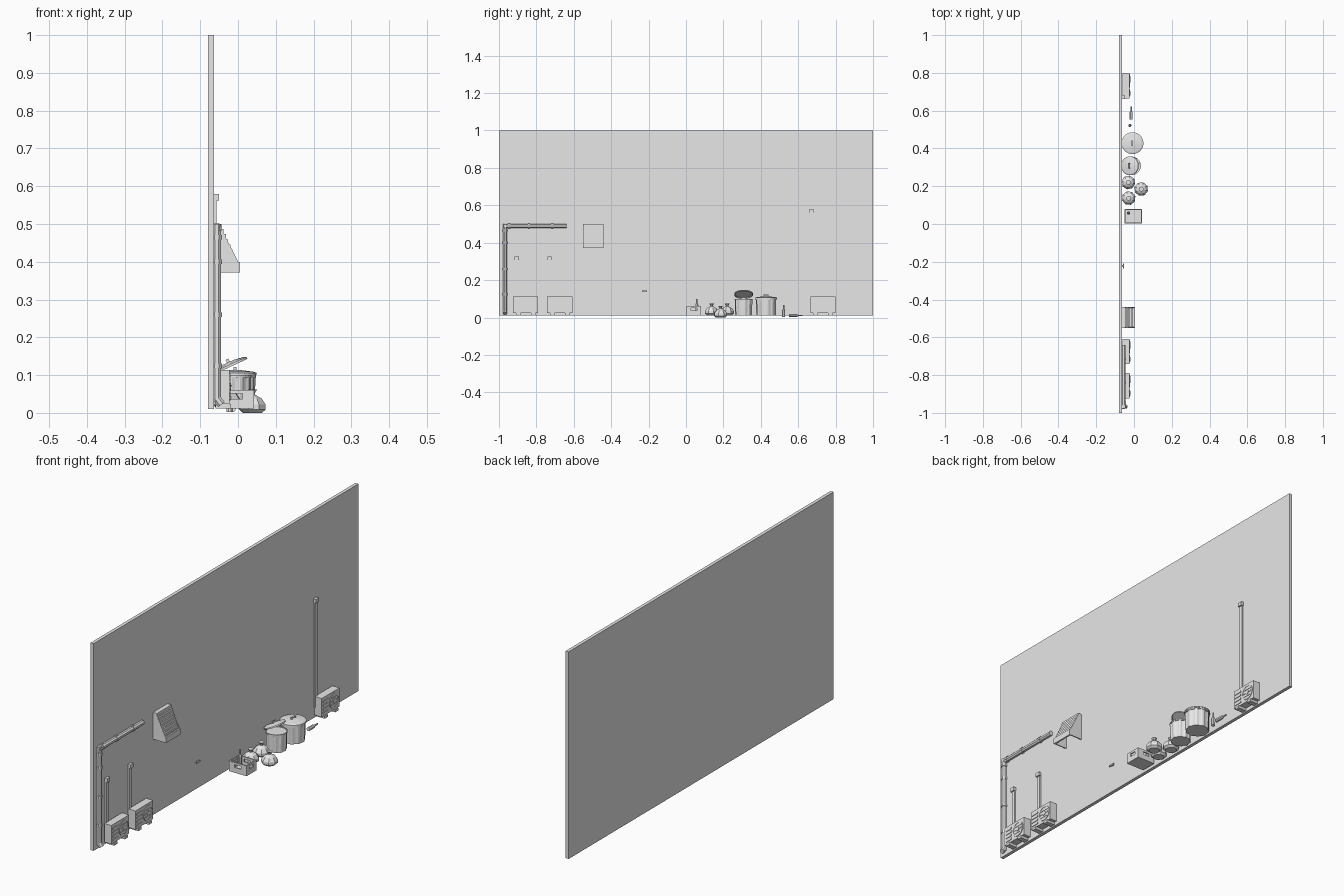
import bpy, bmesh, math
from mathutils import Vector, Matrix

if "Cube" in bpy.data.objects:
    bpy.data.objects.remove(bpy.data.objects["Cube"], do_unlink=True)

GREY = (0.8, 0.8, 0.8, 1)
mat = bpy.data.materials.new("plain grey")
mat.use_nodes = True
mat.diffuse_color = GREY
mat.node_tree.nodes["Principled BSDF"].inputs["Base Color"].default_value = GREY

WALL = -0.064  # outer face of the wall


def finish(name, bm):
    bmesh.ops.recalc_face_normals(bm, faces=bm.faces)
    mesh = bpy.data.meshes.new(name)
    bm.to_mesh(mesh)
    bm.free()
    mesh.materials.append(mat)
    ob = bpy.data.objects.new(name, mesh)
    bpy.context.collection.objects.link(ob)
    return ob


def add_box(bm, x, y, z):
    """Box from three (low, high) ranges."""
    centre = Vector([sum(r) / 2 for r in (x, y, z)])
    size = [r[1] - r[0] for r in (x, y, z)]
    m = Matrix.Translation(centre) @ Matrix.Diagonal((*size, 1))
    bmesh.ops.create_cube(bm, size=1, matrix=m)


def boxes(name, ranges):
    bm = bmesh.new()
    for r in ranges:
        add_box(bm, *r)
    return finish(name, bm)


def lathe(name, profile, sides, loc, rot=None, flute=0):
    """Turn (radius, height) points about z; flute pushes every other column in."""
    bm = bmesh.new()
    rings = []
    for r, h in profile:
        ring = []
        for i in range(sides):
            a = math.tau * (i + 0.5) / sides
            k = r - (flute if i % 4 > 1 else 0)
            ring.append(bm.verts.new((k * math.cos(a), k * math.sin(a), h)))
        rings.append(ring)
    for low, high in zip(rings, rings[1:]):
        for i in range(sides):
            j = (i + 1) % sides
            bm.faces.new((low[i], low[j], high[j], high[i]))
    bm.faces.new(rings[0])
    bm.faces.new(rings[-1])
    ob = finish(name, bm)
    ob.matrix_world = Matrix.Translation(loc) @ (rot or Matrix())
    return ob


def rod(name, a, b, radius, sides=8):
    a, b = Vector(a), Vector(b)
    turn = (b - a).to_track_quat("Z", "Y").to_matrix().to_4x4()
    return lathe(name, [(radius, 0), (radius, (b - a).length)], sides, a, turn)


# Wall panel
boxes("wall", [((-0.08, WALL), (-1, 1), (0.01, 1))])


# Outdoor cooling units with feet, louvres, fan grille and riser duct
def cooling_unit(y, duct_y, duct_top):
    face = -0.023
    boxes("cooler_body", [((-0.06, face), (y - 0.067, y + 0.067), (0.024, 0.113))])
    boxes("cooler_feet", [((-0.06, -0.018), (y + s - 0.012, y + s + 0.012), (0.012, 0.024))
                          for s in (-0.04, 0.04)])
    boxes("cooler_louvres", [((face, face + 0.003), (y - 0.058, y - 0.018), (z, z + 0.008))
                             for z in (0.035, 0.053, 0.071, 0.089)])
    to_front = Matrix.Rotation(math.pi / 2, 4, "Y")
    fan = Vector((face, y + 0.026, 0.069))
    lathe("fan_ring", [(0.036, 0), (0.036, 0.003), (0.030, 0.003), (0.030, 0.001)],
          20, fan, to_front)
    lathe("fan_hub", [(0.01, 0), (0.01, 0.004)], 12, fan, to_front)
    boxes("fan_bars", [((face, face + 0.003), (fan.y - 0.026, fan.y + 0.026), (z, z + 0.005))
                       for z in (0.05, 0.066, 0.082)])
    boxes("riser_duct", [((WALL, -0.057), (duct_y - 0.008, duct_y + 0.008),
                          (0.06, duct_top - 0.012))])
    boxes("riser_cap", [((WALL, -0.05), (duct_y - 0.011, duct_y + 0.011),
                         (duct_top - 0.018, duct_top))])


cooling_unit(-0.857, -0.905, 0.325)
cooling_unit(-0.675, -0.73, 0.325)
cooling_unit(0.732, 0.672, 0.58)

# Drainpipe with horizontal run, brackets and bottom spout
px, py, pz = -0.056, -0.967, 0.489
rod("drain_vertical", (px, py, 0.03), (px, py, pz + 0.01), 0.0115)
rod("drain_horizontal", (px, py - 0.008, pz), (px, -0.64, pz), 0.0115)
rod("drain_spout", (px, py, 0.038), (px + 0.012, py, 0.022), 0.012)
for z in (0.125, 0.26, 0.4, 0.465):
    rod("drain_collar", (px, py, z - 0.006), (px, py, z + 0.006), 0.0145)
for y in (-0.945, -0.84, -0.715):
    rod("drain_collar", (px, y - 0.006, pz), (px, y + 0.006, pz), 0.0145)

# Vent hood: stepped slats, two cheeks, hollow below
y0, y1 = -0.55, -0.44
steps = 8
slats = []
for i in range(steps):
    x = -0.046 + 0.006 * i
    top = 0.5 - 0.0135 * i
    slats.append(((x - 0.006, x + 0.002), (y0, y1), (top - 0.02, top)))
slats.append(((-0.003, 0.005), (y0, y1), (0.372, 0.4)))
slats.append(((WALL, -0.046), (y0, y1), (0.492, 0.5)))
boxes("hood_slats", slats)
bm = bmesh.new()
outline = [(WALL, 0.372), (0.003, 0.372), (0.003, 0.395), (-0.048, 0.495), (WALL, 0.495)]
for y in (y0, y1 - 0.005):
    f = bm.faces.new([bm.verts.new((x, y, z)) for x, z in outline])
    new = bmesh.ops.extrude_face_region(bm, geom=[f])["geom"]
    bmesh.ops.translate(bm, vec=(0, 0.005, 0),
                        verts=[v for v in new if isinstance(v, bmesh.types.BMVert)])
finish("hood_cheeks", bm)

# Wall tap
rod("tap_stem", (WALL, -0.22, 0.141), (-0.053, -0.22, 0.141), 0.004)
boxes("tap_handle", [((-0.058, -0.053), (-0.236, -0.209), (0.137, 0.145))])


# Open crate: each side is boards around a handle slot
def crate(x, y, z, t=0.006):
    def side(horizontal, low):
        u = x if horizontal else y
        v = (low, low + t)
        mid = sum(u) / 2
        parts = [(u, (z[0], z[1] - 0.024)), (u, (z[1] - 0.01, z[1])),
                 ((u[0], mid - 0.016), (z[1] - 0.024, z[1] - 0.01)),
                 ((mid + 0.016, u[1]), (z[1] - 0.024, z[1] - 0.01))]
        return [(a, v, h) if horizontal else (v, a, h) for a, h in parts]
    boards = [(x, y, (z[0], z[0] + t))]
    boards += side(True, y[0]) + side(True, y[1] - t)
    boards += side(False, x[0]) + side(False, x[1] - t)
    boxes("crate", boards)


crate((-0.05, 0.043), (0.003, 0.08), (0.012, 0.061))

# Bottles: in the crate, standing and lying
BOTTLE = [(0.009, 0), (0.009, 0.038), (0.004, 0.05), (0.004, 0.07)]
lathe("crate_bottle", BOTTLE, 8, (-0.03, 0.058, 0.03))
lathe("standing_bottle", [(r, h * 0.93) for r, h in BOTTLE], 8, (-0.022, 0.522, 0.002))
lathe("lying_bottle", BOTTLE, 8, (-0.015, 0.552, 0.011), Matrix.Rotation(-math.pi / 2, 4, "X"))

# Tied rubbish bags
BAG = [(0.026, 0), (0.037, 0.009), (0.037, 0.022), (0.026, 0.038), (0.008, 0.048),
       (0.007, 0.052), (0.013, 0.062)]
for x, y, z, turn in ((-0.03, 0.22, 0.012, 0.2), (-0.028, 0.137, 0.012, -0.1), (0.038, 0.185, 0, 0.1)):
    lathe("rubbish_bag", BAG, 8, (x, y, z), Matrix.Rotation(turn, 4, "Z"))


# Ribbed bins with lids
def bin_with_lid(x, y, r, lid_loc, tilt):
    lathe("bin_body", [(r * 0.9, 0), (r * 0.94, 0.084)], 40, (x, y, 0.012), flute=0.003)
    lathe("bin_rim", [(r * 0.97, 0), (r * 0.97, 0.006), (r * 0.9, 0.006), (r * 0.88, -0.01)],
          24, (x, y, 0.094))
    turn = Matrix.Rotation(tilt, 4, "Y")
    lid = [(r * 0.9, 0.004), (r * 0.93, 0), (r, 0), (r, 0.006), (r * 0.85, 0.009),
           (r * 0.3, 0.013)]
    lathe("bin_lid", lid, 24, lid_loc, turn)
    grip = boxes("lid_handle", [((-0.004, 0.004), (-0.014, 0.014), (0.018, 0.022)),
                                ((-0.004, 0.004), (-0.014, -0.01), (0.01, 0.02)),
                                ((-0.004, 0.004), (0.01, 0.014), (0.01, 0.02))])
    grip.matrix_world = Matrix.Translation(lid_loc) @ turn


bin_with_lid(-0.012, 0.308, 0.05, (-0.02, 0.308, 0.122), math.radians(-25))
bin_with_lid(-0.008, 0.428, 0.058, (-0.008, 0.428, 0.1), 0)
